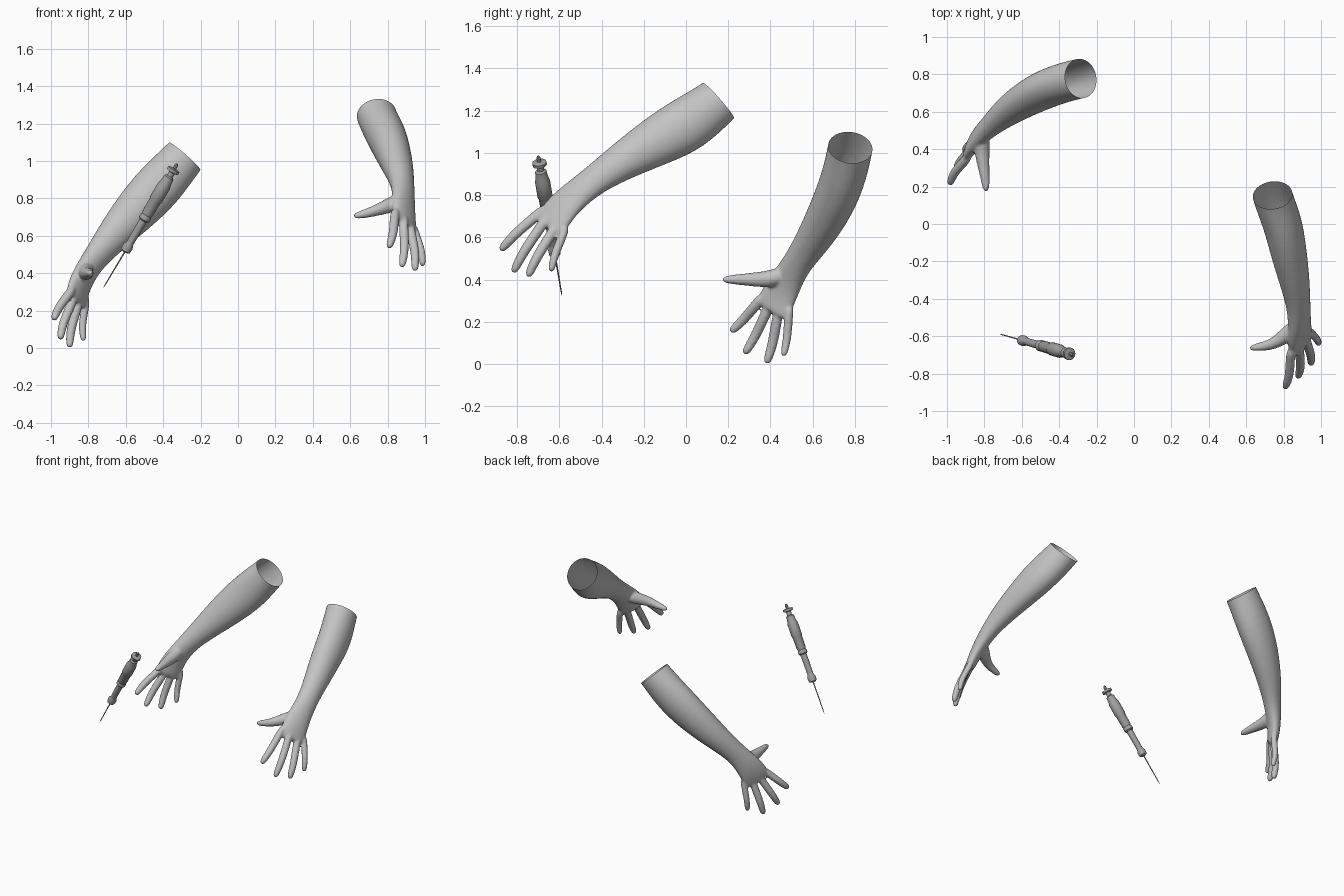
import bpy, bmesh, math
from mathutils import Vector as V

if "Cube" in bpy.data.objects:
    bpy.data.objects.remove(bpy.data.objects["Cube"])


def make_material(name, grey):
    m = bpy.data.materials.new(name)
    m.use_nodes = True
    col = (grey, grey, grey, 1)
    m.diffuse_color = col
    m.node_tree.nodes["Principled BSDF"].inputs["Base Color"].default_value = col
    return m


SKIN = make_material("light_grey_skin", 0.55)
METAL = make_material("mid_grey_metal", 0.35)


def loft(bm, rings, sides):
    """Closed tube through rings of (centre, width axis, half width, half depth)."""
    loops = []
    for i, (c, ref, a, b) in enumerate(rings):
        t = (rings[min(i + 1, len(rings) - 1)][0] - rings[max(i - 1, 0)][0]).normalized()
        u = (ref - t * ref.dot(t)).normalized()
        v = t.cross(u)
        angles = [math.tau * k / sides for k in range(sides)]
        loops.append([bm.verts.new(c + u * a * math.cos(q) + v * b * math.sin(q)) for q in angles])
    for l0, l1 in zip(loops, loops[1:]):
        for k in range(sides):
            j = (k + 1) % sides
            bm.faces.new((l0[k], l0[j], l1[j], l1[k]))
    bm.faces.new(loops[0][::-1])
    bm.faces.new(loops[-1])


def finish(ob, material, angle):
    ob.data.materials.clear()
    ob.data.materials.append(material)
    bpy.ops.object.select_all(action='DESELECT')
    ob.select_set(True)
    bpy.context.view_layer.objects.active = ob
    bpy.ops.object.shade_smooth_by_angle(angle=angle)


def new_object(name, bm):
    bmesh.ops.recalc_face_normals(bm, faces=bm.faces)
    me = bpy.data.meshes.new(name)
    bm.to_mesh(me)
    bm.free()
    ob = bpy.data.objects.new(name, me)
    bpy.context.collection.objects.link(ob)
    return ob


def build_arm(name, side, path, opening, ref, knuckles, tips, thumb):
    path = [V(p) for p in path]
    knuckles, tips = [V(p) for p in knuckles], [V(p) for p in tips]
    opening, ref = V(opening).normalized(), V(ref).normalized()
    elbow, wrist, palm, row = path[0], path[4], path[5], path[6]
    across = (knuckles[3] - knuckles[0]).normalized()
    dorsal = ((row - wrist).cross(across) * side).normalized()

    # forearm running into the palm
    bm = bmesh.new()
    widths = [.112, .138, .122, .09, .072, .092, .1]
    depths = [.108, .108, .1, .082, .057, .043, .034]
    twist = [0, 0, .1, .4, .9, 1, 1]
    rings = [(elbow + opening * .12, ref, .11, .11)]
    for c, a, b, w in zip(path, widths, depths, twist):
        rings.append((c, ref.lerp(across, w), a, b))
    rings.append((row + (row - palm) * .2, across, .085, .025))
    loft(bm, rings, 16)

    # four fingers, slightly curled at the middle joint
    for k, (base, tip) in enumerate(zip(knuckles, tips)):
        d = tip - base
        size = .85 if k == 3 else 1
        pts = [base - d * .3, base, base + d * .5 + dorsal * .016, base + d * .85 + dorsal * .007, tip]
        radii = [.026, .028, .027, .024, .017]
        loft(bm, [(p, across, r * size, r * size) for p, r in zip(pts, radii)], 8)

    # thumb
    pts = [V(p) for p in thumb]
    radii = [.045, .047, .035, .027, .018]
    loft(bm, [(p, dorsal, r, r) for p, r in zip(pts, radii)], 8)

    # fuse the parts into one smooth skin
    ob = new_object(name, bm)
    ob.modifiers.new("Round", 'SUBSURF').levels = 2
    fuse = ob.modifiers.new("Fuse", 'REMESH')
    fuse.mode, fuse.voxel_size = 'VOXEL', .008
    soften = ob.modifiers.new("Soften", 'SMOOTH')
    soften.factor, soften.iterations = .5, 4
    dg = bpy.context.evaluated_depsgraph_get()
    me = bpy.data.meshes.new_from_object(ob.evaluated_get(dg))
    ob.modifiers.clear()

    # hollow open end at the elbow
    bm = bmesh.new()
    bm.from_mesh(me)
    bmesh.ops.bisect_plane(bm, geom=bm.verts[:] + bm.edges[:] + bm.faces[:],
                           plane_co=elbow, plane_no=opening, clear_outer=True)
    caps = [f for f in bm.faces if all(abs((v.co - elbow).dot(opening)) < 1e-5 for v in f.verts)]
    bmesh.ops.delete(bm, geom=caps, context='FACES')
    bm.to_mesh(me)
    bm.free()
    ob.data = me
    finish(ob, SKIN, math.radians(60))


build_arm(
    "right_arm", -1,
    path=[(-.285, .78, 1.025), (-.42, .745, .87), (-.56, .68, .72), (-.69, .595, .575),
          (-.785, .51, .455), (-.845, .455, .35), (-.865, .41, .265)],
    opening=(.66, .1, .75), ref=(.75, 0, -.6),
    knuckles=[(-.905, .335, .285), (-.89, .375, .235), (-.86, .43, .21), (-.815, .485, .225)],
    tips=[(-.985, .21, .15), (-.95, .275, .045), (-.9, .38, 0), (-.825, .46, .035)],
    thumb=[(-.81, .48, .43), (-.815, .4, .4), (-.805, .31, .4), (-.795, .24, .4), (-.79, .168, .4)])

build_arm(
    "left_arm", 1,
    path=[(.735, .155, 1.245), (.795, .01, 1.135), (.825, -.14, 1.055), (.862, -.32, .95),
          (.885, -.465, .85), (.885, -.59, .745), (.892, -.645, .66)],
    opening=(-.1, .74, .65), ref=(0, .6, -.8),
    knuckles=[(.835, -.715, .695), (.885, -.69, .645), (.925, -.64, .61), (.95, -.585, .605)],
    tips=[(.805, -.88, .535), (.875, -.82, .43), (.945, -.75, .41), (.987, -.64, .435)],
    thumb=[(.87, -.54, .79), (.82, -.59, .765), (.75, -.64, .74), (.69, -.655, .72), (.612, -.665, .703)])


# syringe: turned profiles along one axis
TIP, END = V((-.718, -.588, .325)), V((-.325, -.7, .985))


def turned(name, profile, sides=16):
    bm = bmesh.new()
    loft(bm, [(TIP.lerp(END, t), V((0, 1, 0)), r, r) for t, r in profile], sides)
    finish(new_object(name, bm), METAL, math.radians(35))


turned("needle", [(0, .001), (.03, .003), (.31, .004)], 8)
turned("needle_hub", [(.285, .012), (.295, .027), (.33, .029), (.35, .022), (.365, .02)])
turned("front_barrel", [(.35, .02), (.55, .022)])
turned("collar", [(.54, .024), (.55, .031), (.575, .031), (.585, .026)])
turned("main_barrel", [(.58, .026), (.6, .031), (.7, .032), (.71, .036), (.82, .036),
                       (.84, .031), (.89, .027), (.9, .018)])
turned("plunger_rod", [(.89, .017), (.95, .017)])
turned("thumb_rest", [(.93, .02), (.935, .034), (.955, .034), (.96, .02)])
turned("rod_end", [(.955, .01), (.99, .01), (1, .005)], 8)
